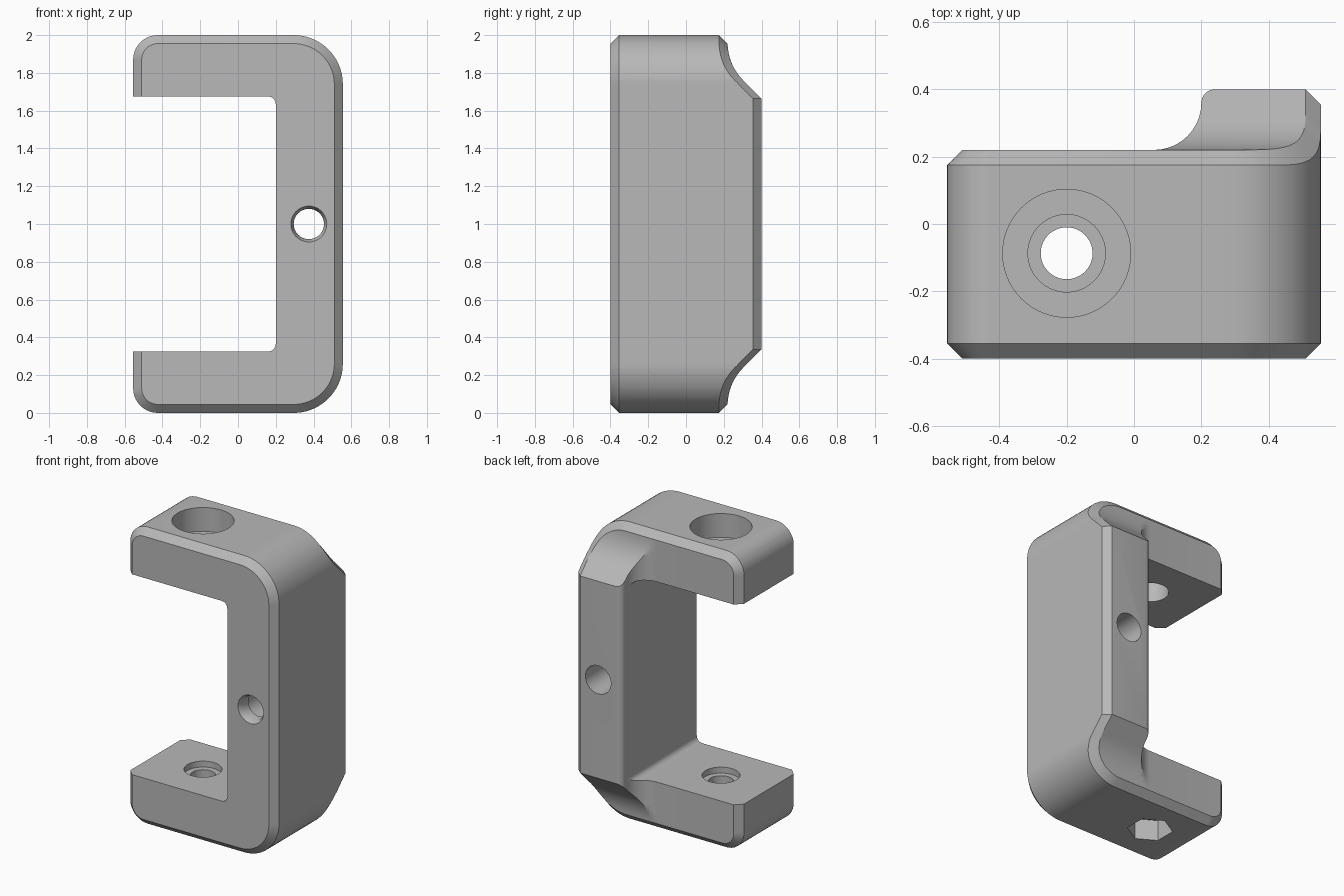
import bpy, bmesh, math
from mathutils import Matrix

if "Cube" in bpy.data.objects:
    bpy.data.objects.remove(bpy.data.objects["Cube"])

CH = 0.045                      # chamfer size
W, TOP = 0.555, 2.0             # half width, height
INNER_X, ARM_Z, FIL = 0.2, 1.675, 0.04
CORNERS = [(-0.425, 1.87, 0.13, 180), (0.295, 1.74, 0.26, 90)]  # x, z, radius, start angle
BACK0, BACK1, R = 0.22, 0.40, 0.28


def arc(cx, cz, r, a0, a1, n):
    return [(cx + r * math.cos(math.radians(a0 + (a1 - a0) * i / n)),
             cz + r * math.sin(math.radians(a0 + (a1 - a0) * i / n))) for i in range(n + 1)]


# Back surface: the lower of a side curve (over x) and a slope curve (over z)
def side_y(x):
    if x <= 0.06:
        return BACK0
    if x <= 0.2:
        return 0.36 - math.sqrt(max(0, 0.14 ** 2 - (x - 0.06) ** 2))
    if x < 0.24:
        return 0.36 + math.sqrt(max(0, 0.04 ** 2 - (0.24 - x) ** 2))
    return BACK1


def slope_y(z):
    u = 0.96 - (z - 1)
    if u <= 0:
        return BACK0
    if u < 0.198:
        return BACK0 + R - math.sqrt(R * R - u * u)
    return min(BACK1, 0.302 + u - 0.198)


def level_x(y):
    if y <= 0.36:
        return 0.06 + math.sqrt(max(0, 0.14 ** 2 - (0.36 - y) ** 2))
    return 0.24 - math.sqrt(max(0, 0.04 ** 2 - (y - 0.36) ** 2))


def level_z(y):
    if y < 0.302:
        return 1.96 - math.sqrt(max(0, R * R - (R + BACK0 - y) ** 2))
    return 1.762 - (y - 0.302)


def drop(x, z):
    """Chamfer depth from the distance to the outer outline."""
    d = min(x + W, W - x, TOP - z)
    for i, (cx, cz, r, _) in enumerate(CORNERS):
        if z > cz and (x < cx if i == 0 else x > cx):
            d = r - math.hypot(x - cx, z - cz)
    return min(CH, max(0, CH - d))


def back(v):
    return min(side_y(v.co.x), slope_y(v.co.z)) - drop(v.co.x, v.co.z)


# Upper half of the flat C outline, split into convex pieces
def outline(inset):
    pts = [(-W + inset, ARM_Z)]
    for i, (cx, cz, r, a) in enumerate(CORNERS):
        pts += arc(cx, cz, r - inset, a, a - 90, 10 if i == 0 else 18)
        if i == 0:
            pts.append((INNER_X, TOP - inset))
    return pts + [(W - inset, 1.0)]


bm = bmesh.new()
cache = {}


def vert(p):
    key = (round(p[0], 5), round(p[1], 5))
    if key not in cache:
        cache[key] = bm.verts.new((p[0], 0, p[1]))
    return cache[key]


def face(pts):
    bm.faces.new([vert(p) for p in pts])


outer, inset = outline(0), outline(CH)
for i in range(len(outer) - 1):
    face([outer[i], outer[i + 1], inset[i + 1], inset[i]])
mid = 12                                            # index of the point at INNER_X
corner, fil_end = (INNER_X, ARM_Z), (INNER_X, ARM_Z - FIL)
face(inset[:mid + 1] + [corner, (INNER_X - FIL, ARM_Z)])
face(inset[mid:] + [(INNER_X, 1.0), fil_end, corner])
fillet = arc(INNER_X - FIL, ARM_Z - FIL, FIL, 90, 0, 6)
for a, b in zip(fillet, fillet[1:]):
    face([corner, a, b])

# Cut along matching height levels so the crease runs through grid corners
levels = [0.36 - 0.14 * math.cos(math.pi / 2 * i / 10) for i in range(11)]
levels += [0.36 + 0.04 * math.sin(math.pi / 2 * i / 5) for i in range(1, 6)] + [0.302]
for y in levels:
    for co, no in (((level_x(y), 0, 0), (1, 0, 0)), ((0, 0, level_z(y)), (0, 0, 1))):
        bmesh.ops.bisect_plane(bm, geom=bm.verts[:] + bm.edges[:] + bm.faces[:],
                               plane_co=co, plane_no=no, dist=1e-5)
bmesh.ops.remove_doubles(bm, verts=bm.verts[:], dist=1e-4)
for f in bm.faces[:]:
    if len(f.verts) == 4:
        v = f.verts[:]
        h = [back(q) for q in v]
        diff = h[0] + h[2] - h[1] - h[3]
        if abs(diff) > 1e-4:
            k = 0 if diff > 0 else 1
            bmesh.utils.face_split(f, v[k], v[k + 2])

# Give the outline thickness: chamfered flat front, shaped back, walls between
verts, faces = bm.verts[:], bm.faces[:]
rim = [e for e in bm.edges if e.is_boundary and not all(abs(v.co.z - 1) < 1e-4 for v in e.verts)]
front = {v: bm.verts.new((v.co.x, -0.4 + drop(v.co.x, v.co.z), v.co.z)) for v in verts}
for f in faces:
    bm.faces.new([front[v] for v in reversed(f.verts[:])])
for e in rim:
    a, b = e.verts
    bm.faces.new([a, b, front[b], front[a]])
for v in verts:
    v.co.y = back(v)

# Mirror to the lower half
dup = bmesh.ops.duplicate(bm, geom=bm.verts[:] + bm.edges[:] + bm.faces[:])["geom"]
for v in dup:
    if isinstance(v, bmesh.types.BMVert):
        v.co.z = 2 - v.co.z
bmesh.ops.remove_doubles(bm, verts=bm.verts[:], dist=1e-4)
bmesh.ops.recalc_face_normals(bm, faces=bm.faces[:])


def make_object(name, mesh_bm):
    me = bpy.data.meshes.new(name)
    mesh_bm.to_mesh(me)
    mesh_bm.free()
    ob = bpy.data.objects.new(name, me)
    bpy.context.collection.objects.link(ob)
    return ob


bracket = make_object("c_bracket", bm)
grey = bpy.data.materials.new("plain grey")
grey.diffuse_color = (0.48, 0.48, 0.48, 1)
grey.use_nodes = True
grey.node_tree.nodes["Principled BSDF"].inputs["Base Color"].default_value = grey.diffuse_color
bracket.data.materials.append(grey)


# Stepped hole cutters: rings of (height, radius)
def cutter(name, rings, matrix, sides=64, turn=0.0):
    b = bmesh.new()
    loops = [[b.verts.new((r * math.cos(turn + 2 * math.pi * i / sides),
                           r * math.sin(turn + 2 * math.pi * i / sides), h))
              for i in range(sides)] for h, r in rings]
    for lo, hi in zip(loops, loops[1:]):
        for i in range(sides):
            j = (i + 1) % sides
            b.faces.new([lo[i], lo[j], hi[j], hi[i]])
    b.faces.new(loops[0])
    b.faces.new(loops[-1])
    b.transform(matrix)
    bmesh.ops.recalc_face_normals(b, faces=b.faces[:])
    ob = make_object(name, b)
    ob.hide_render = True
    return ob


bolt = Matrix.Translation((-0.2, -0.087, 0))
cross = Matrix.Translation((0.375, 0, 1)) @ Matrix.Rotation(-math.pi / 2, 4, 'X')
cutters = [
    cutter("top_counterbore", [(1.5, 0.115), (1.84, 0.115), (1.84, 0.19), (2.1, 0.19)], bolt),
    cutter("lower_bore", [(0.1, 0.077), (0.285, 0.077), (0.285, 0.116), (0.6, 0.116)], bolt),
    cutter("hex_pocket", [(-0.1, 0.14), (0.14, 0.14)], bolt, 6, math.pi / 2),
    cutter("cross_hole", [(-0.41, 0.1), (-0.37, 0.08), (-0.31, 0.08), (-0.295, 0.095), (0.5, 0.095)], cross),
]
bpy.context.view_layer.objects.active = bracket
for c in cutters:
    m = bracket.modifiers.new(c.name, 'BOOLEAN')
    m.operation, m.solver, m.object = 'DIFFERENCE', 'EXACT', c
    bpy.ops.object.modifier_apply(modifier=m.name)
    bpy.data.objects.remove(c)

bpy.ops.object.select_all(action='DESELECT')
bracket.select_set(True)
bpy.ops.object.shade_smooth_by_angle(angle=math.radians(30))
